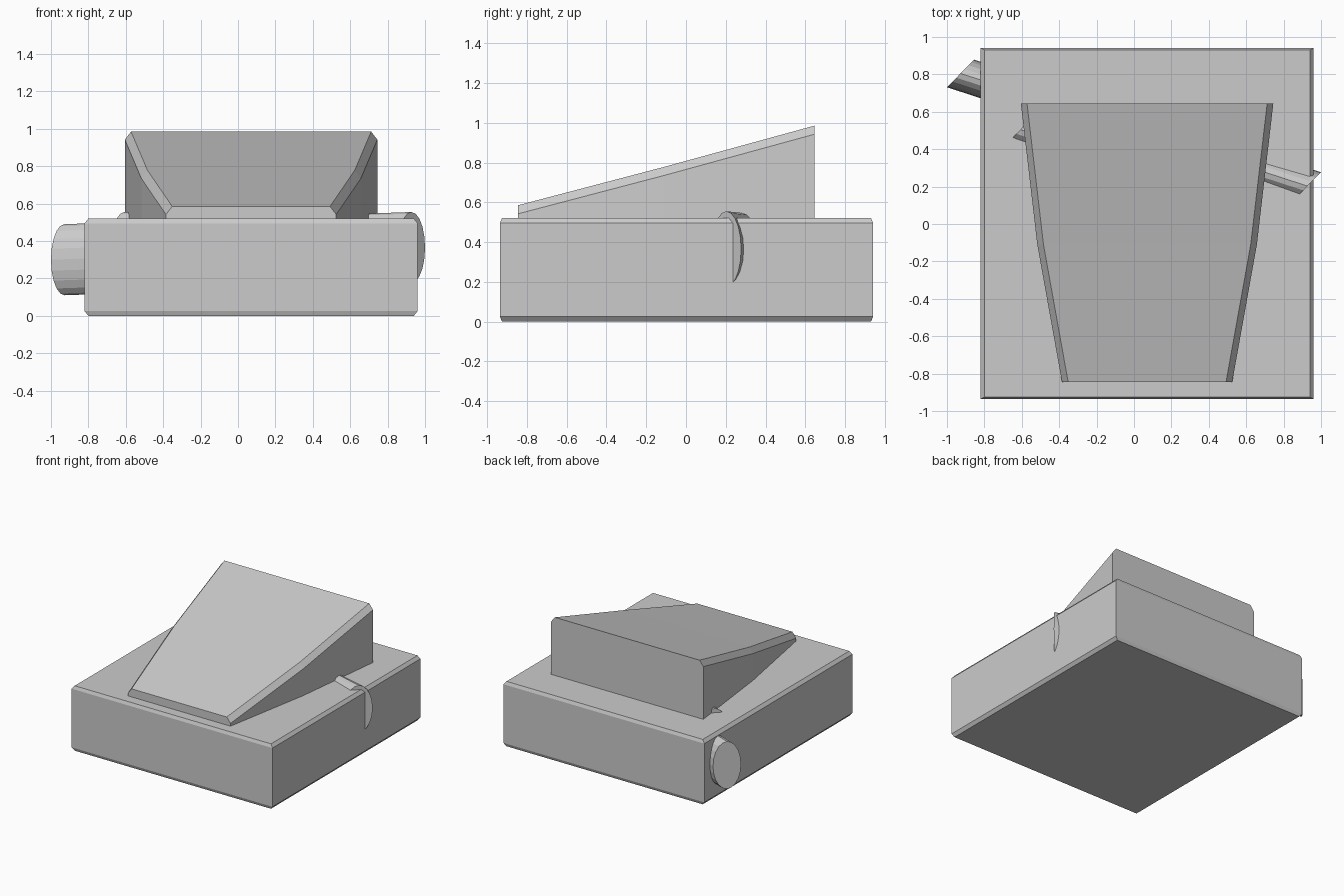
import bpy, bmesh, math

if "Cube" in bpy.data.objects:
    bpy.data.objects.remove(bpy.data.objects["Cube"])


def loft(name, rings):
    """Skin a list of equal-length closed rings and cap both ends."""
    bm = bmesh.new()
    rows = [[bm.verts.new(p) for p in ring] for ring in rings]
    for a, b in zip(rows, rows[1:]):
        n = len(a)
        for i in range(n):
            j = (i + 1) % n
            bm.faces.new((a[i], a[j], b[j], b[i]))
    bm.faces.new(rows[0])
    bm.faces.new(rows[-1])
    bmesh.ops.recalc_face_normals(bm, faces=bm.faces[:])
    mesh = bpy.data.meshes.new(name)
    bm.to_mesh(mesh)
    bm.free()
    obj = bpy.data.objects.new(name, mesh)
    bpy.context.collection.objects.link(obj)
    return obj


def rectangle(z, ix, iy):
    cx, cy, hx, hy = 0.07, 0.0025, 0.89 - ix, 0.9375 - iy
    return [(cx + sx * hx, cy + sy * hy, z)
            for sx, sy in ((-1, -1), (1, -1), (1, 1), (-1, 1))]


def wedge_section(y, half, top):
    cx, base = 0.07, 0.4
    right = [(half, base), (half, top - 0.043), (half - 0.033, top)]
    left = [(-x, z) for x, z in reversed(right)]
    return [(cx + x, y, z) for x, z in right + left]


def slanted_ellipse(cx, cy, cz, sides=20):
    ring = []
    for i in range(sides):
        t = 2 * math.pi * i / sides
        ring.append((cx + 0.0725 * math.cos(t), cy + 0.074 * math.cos(t),
                     cz + 0.19 * math.sin(t)))
    return ring


# Base block with chamfered top and bottom rims
loft("base_block", [rectangle(0, 0.02, 0.01), rectangle(0.025, 0, 0),
                    rectangle(0.495, 0, 0), rectangle(0.52, 0.02, 0.01)])

# Sloping pedal that widens toward the back
loft("wedge_pedal", [wedge_section(-0.845, 0.455, 0.585),
                     wedge_section(-0.11, 0.587, 0.778),
                     wedge_section(0.645, 0.675, 0.985)])

# Long slanted rod crossing the base, and a shorter one beneath the pedal
loft("long_rod", [slanted_ellipse(-0.9275, 0.805, 0.30),
                  slanted_ellipse(0.9275, 0.203, 0.365)])
loft("short_rod", [slanted_ellipse(-0.607, 0.505, 0.365),
                   slanted_ellipse(0.25, 0.225, 0.39)])
